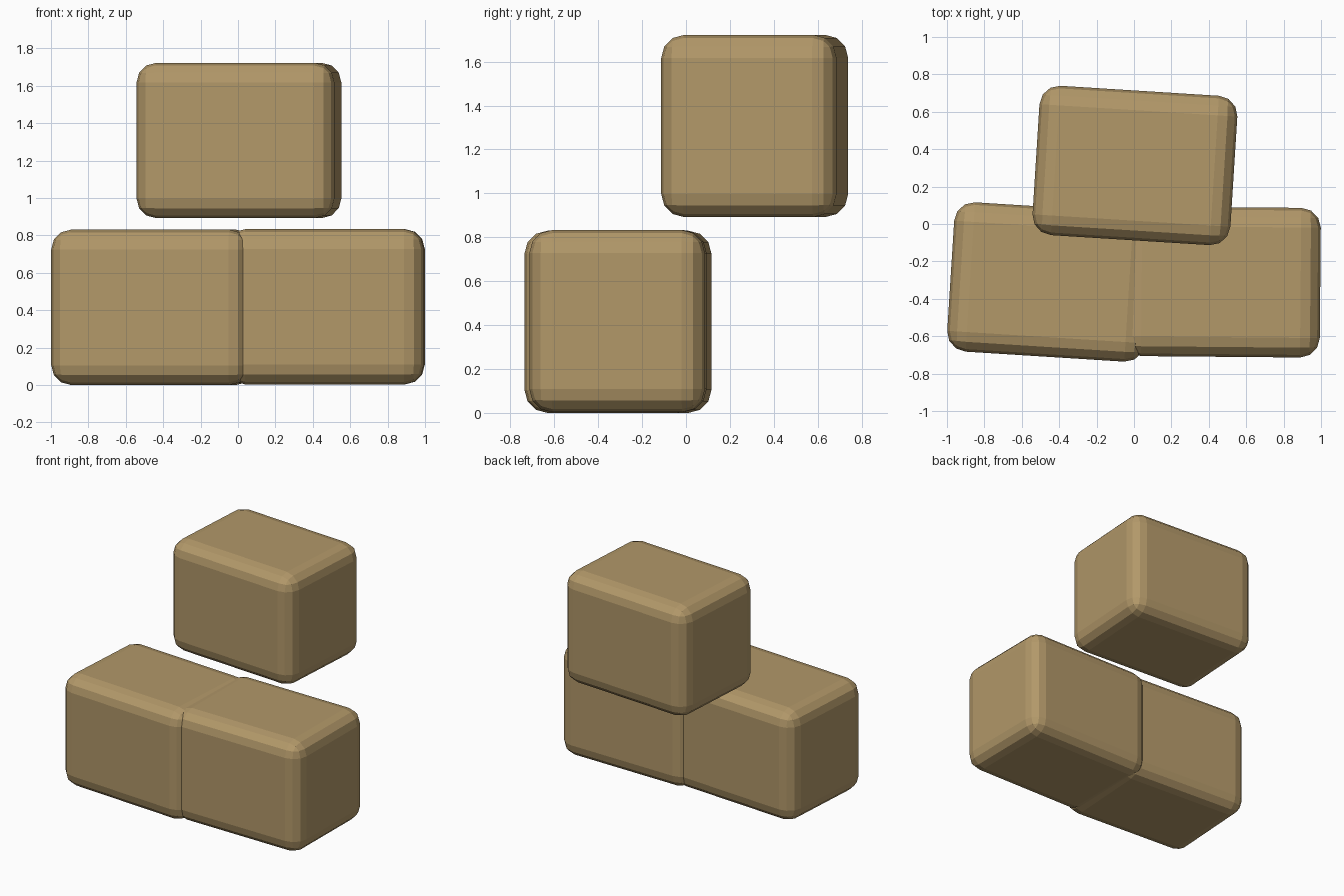
import bpy, math

if "Cube" in bpy.data.objects:
    bpy.data.objects.remove(bpy.data.objects["Cube"])

# One sandy stone colour
stone = bpy.data.materials.new("sandstone")
stone.diffuse_color = (0.445, 0.314, 0.141, 1)
stone.use_nodes = True
stone.node_tree.nodes["Principled BSDF"].inputs["Base Color"].default_value = stone.diffuse_color

SIZE = (1.06, 0.80, 0.83)


def block(name, centre, turn):
    """Rounded block, turned about its vertical axis."""
    bpy.ops.mesh.primitive_cube_add(size=1, location=centre,
                                    rotation=(0, 0, math.radians(turn)))
    ob = bpy.context.object
    ob.name = name
    ob.scale = SIZE
    bpy.ops.object.transform_apply(location=False, rotation=False, scale=True)
    ob.data.materials.append(stone)
    bevel = ob.modifiers.new("rounded_edges", 'BEVEL')
    bevel.width = 0.105
    bevel.segments = 3
    return ob


# Two blocks side by side, one above and behind
block("left_block", (-0.451, -0.31, 0.415), -3.6)
block("right_block", (0.466, -0.31, 0.418), -0.5)
block("upper_block", (0.005, 0.313, 1.307), -3.6)
